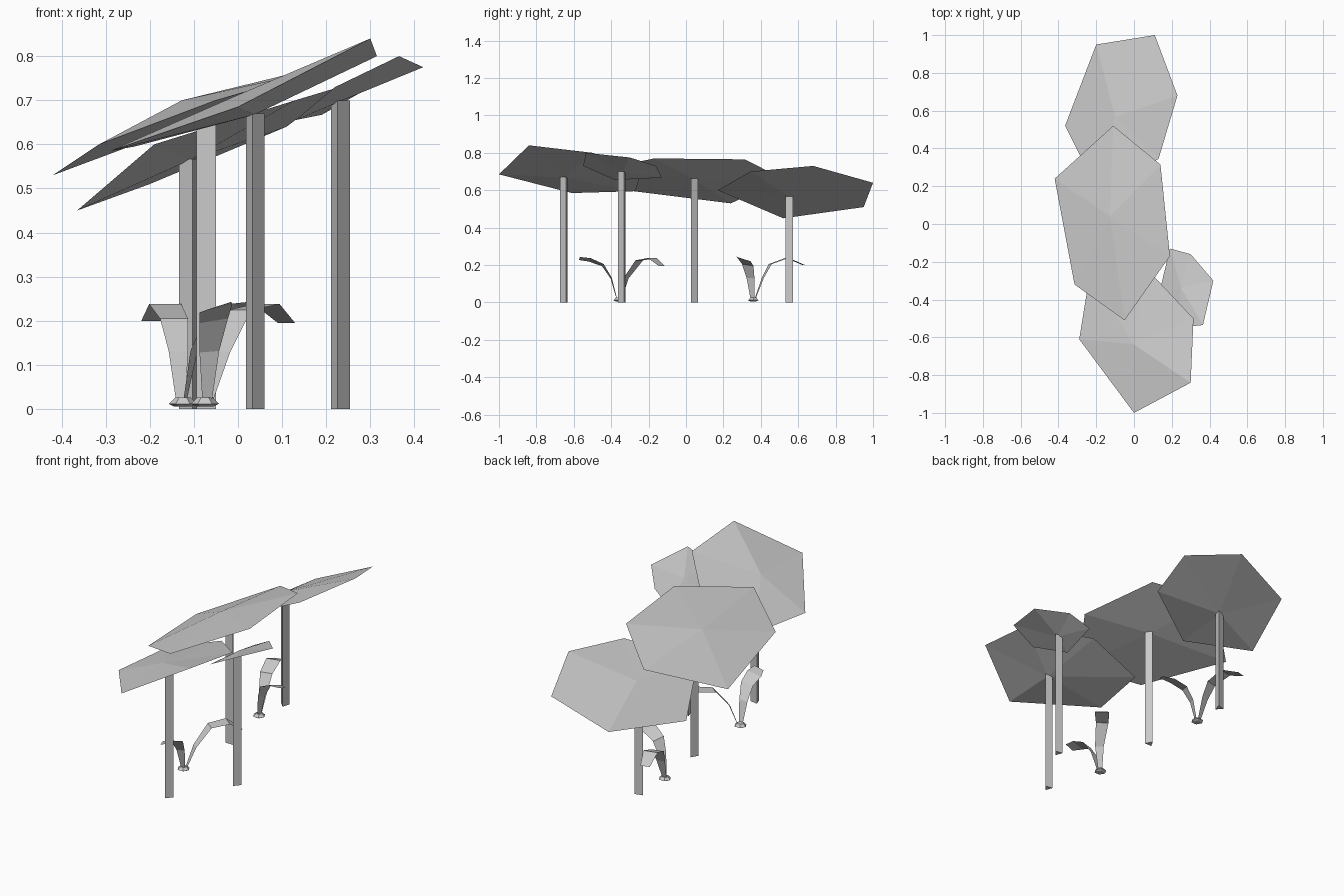
import bpy, bmesh, math
from mathutils import Vector

cube = bpy.data.objects.get("Cube")
if cube:
    bpy.data.objects.remove(cube, do_unlink=True)

# One plain colour for the whole model
grey = bpy.data.materials.new("light_grey")
grey.use_nodes = True
colour = (0.6, 0.6, 0.6, 1)
grey.diffuse_color = colour
grey.node_tree.nodes["Principled BSDF"].inputs["Base Color"].default_value = colour


def add_object(name, bm, fix_normals=True):
    """Turn a bmesh into a flat shaded object."""
    if fix_normals:
        bmesh.ops.recalc_face_normals(bm, faces=bm.faces)
    mesh = bpy.data.meshes.new(name)
    bm.to_mesh(mesh)
    bm.free()
    mesh.materials.append(grey)
    obj = bpy.data.objects.new(name, mesh)
    bpy.context.collection.objects.link(obj)
    return obj


def prism(bm, centre, rings, sides, turn=0.0):
    """Stack of (radius, height) rings with closed ends."""
    loops = []
    for radius, height in rings:
        angles = [turn + math.tau * i / sides for i in range(sides)]
        loops.append([bm.verts.new((centre[0] + radius * math.cos(a),
                                    centre[1] + radius * math.sin(a), height)) for a in angles])
    for low, high in zip(loops, loops[1:]):
        for i in range(sides):
            j = (i + 1) % sides
            bm.faces.new((low[i], low[j], high[j], high[i]))
    bm.faces.new(loops[0][::-1])
    bm.faces.new(loops[-1])


def tree(name, pole, pole_turn, apex, rim):
    """Three-sided pole under a tilted six-sided canopy."""
    bm = bmesh.new()
    prism(bm, pole, [(0.025, 0), (0.025, pole[2])], 3, math.radians(pole_turn))
    add_object(name + "_pole", bm)
    bm = bmesh.new()
    edge = [bm.verts.new(p) for p in rim]
    top = bm.verts.new(apex)
    under = bm.verts.new((pole[0], pole[1], pole[2] - 0.003))
    for a, b in zip(edge, edge[1:] + edge[:1]):
        bm.faces.new((a, b, top))
        bm.faces.new((b, a, under))
    add_object(name + "_canopy", bm)


def leaf(name, path, widths, lean):
    """Folded ribbon along a path; lean raises its left edge toward the tip."""
    points = [Vector(p) for p in path]
    run = points[-1] - points[0]
    side = Vector((-run.y, run.x, 0)).normalized()
    bm = bmesh.new()
    pairs = []
    for i, (p, w) in enumerate(zip(points, widths)):
        offset = (side + Vector((0, 0, lean * i / len(points)))) * w / 2
        pairs.append((bm.verts.new(p - offset), bm.verts.new(p + offset)))
    for (a, b), (c, d) in zip(pairs, pairs[1:]):
        bm.faces.new((a, c, d, b))
    add_object(name, bm, False)


# Trees
tree("back_tree", (-0.11, 0.555, 0.567), -75, (-0.1, 0.566, 0.615), [
    (0.23, 0.68, 0.73), (0.11, 1, 0.64), (-0.2, 0.95, 0.51),
    (-0.365, 0.52, 0.45), (-0.19, 0.17, 0.6), (0.13, 0.345, 0.7)])
tree("middle_tree", (-0.072, 0.04, 0.663), 90, (-0.127, 0.04, 0.7), [
    (0.14, 0.315, 0.765), (-0.11, 0.52, 0.66), (-0.42, 0.24, 0.53),
    (-0.315, -0.32, 0.6), (-0.05, -0.51, 0.7), (0.19, -0.17, 0.77)])
tree("front_tree", (0.037, -0.65, 0.67), -100, (-0.005, -0.635, 0.71), [
    (0.315, -0.5, 0.8), (0.07, -0.24, 0.7), (-0.235, -0.27, 0.595),
    (-0.29, -0.61, 0.585), (0, -1, 0.685), (0.3, -0.84, 0.84)])
tree("small_tree", (0.23, -0.34, 0.7), -100, (0.25, -0.34, 0.735), [
    (0.42, -0.3, 0.775), (0.3, -0.16, 0.73), (0.19, -0.13, 0.667),
    (0.13, -0.38, 0.655), (0.22, -0.55, 0.73), (0.365, -0.535, 0.8)])

# Sprout bases
for name, centre in (("front_sprout_base", (-0.075, -0.36)), ("back_sprout_base", (-0.125, 0.36))):
    bm = bmesh.new()
    prism(bm, centre, [(0.02, 0.006), (0.032, 0.012), (0.018, 0.026)], 6)
    add_object(name, bm)

# Sprout leaves
blade = (0.022, 0.045, 0.065, 0.075, 0.05)
leaf("front_sprout_front_leaf", [(-0.07, -0.37, 0.02), (-0.065, -0.4, 0.13), (-0.055, -0.445, 0.2),
     (-0.05, -0.515, 0.228), (-0.04, -0.57, 0.235)], blade, 0.4)
leaf("front_sprout_back_leaf", [(-0.065, -0.35, 0.02), (-0.035, -0.32, 0.13), (0.005, -0.25, 0.225),
     (0.065, -0.18, 0.238), (0.11, -0.13, 0.195)], blade, 0)
leaf("back_sprout_side_leaf", [(-0.12, 0.355, 0.02), (-0.1, 0.345, 0.13), (-0.065, 0.33, 0.2),
     (0, 0.31, 0.23), (0.06, 0.29, 0.238)], blade, -0.4)
leaf("back_sprout_back_leaf", [(-0.13, 0.37, 0.02), (-0.135, 0.41, 0.13), (-0.145, 0.45, 0.205),
     (-0.165, 0.54, 0.238), (-0.195, 0.63, 0.2)], blade, 0)
